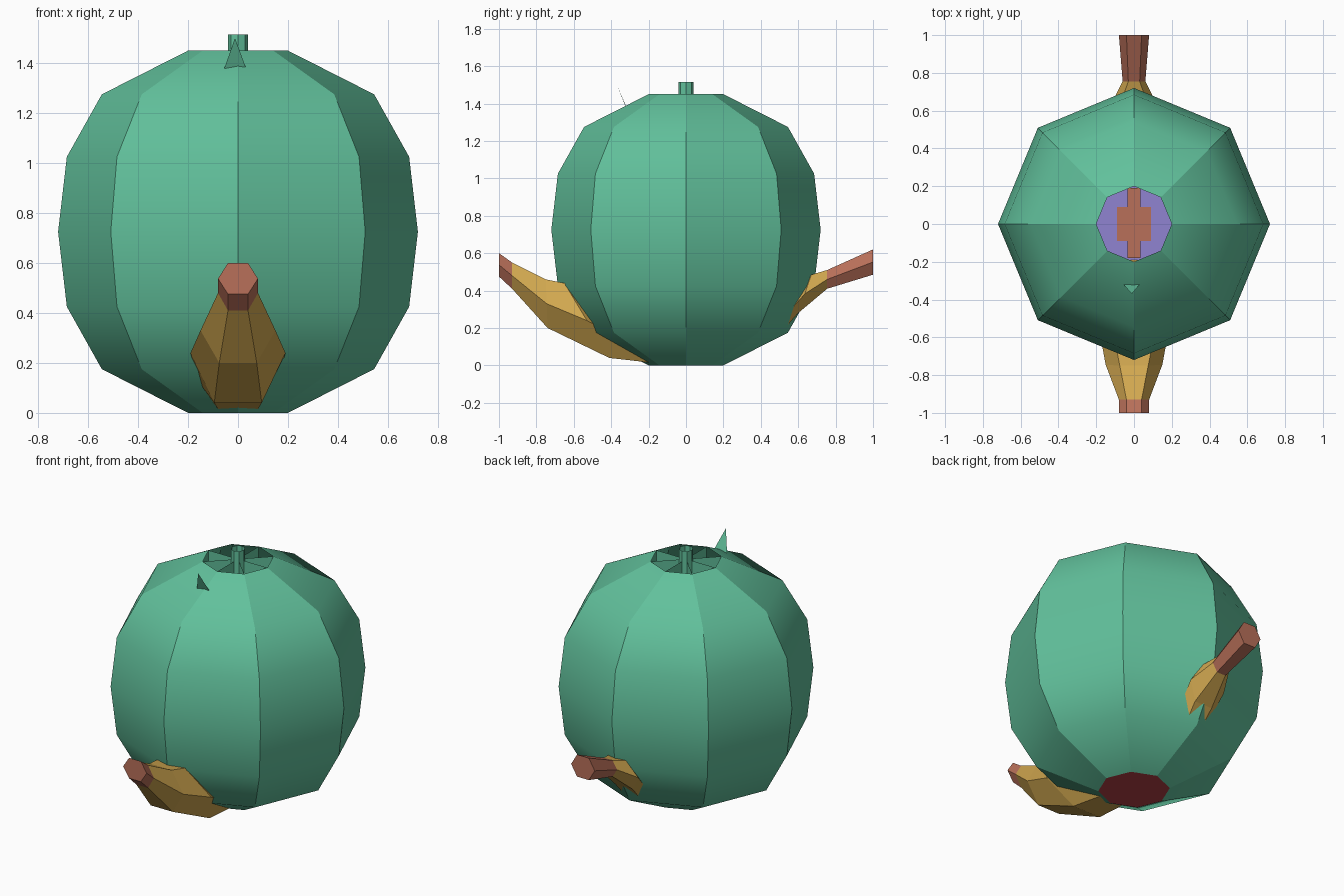
import bpy, bmesh
from math import pi, sin, cos

cube = bpy.data.objects.get("Cube")
if cube:
    bpy.data.objects.remove(cube)


def material(name, rgb):
    m = bpy.data.materials.new(name)
    m.use_nodes = True
    m.diffuse_color = (*rgb, 1)
    m.node_tree.nodes["Principled BSDF"].inputs["Base Color"].default_value = (*rgb, 1)
    return m


GREEN = material("rind green", (0.12, 0.53, 0.33))
YELLOW = material("warm yellow", (0.64, 0.39, 0.08))
BROWN = material("terracotta", (0.48, 0.16, 0.10))
PURPLE = material("lavender", (0.28, 0.23, 0.64))
RED = material("dark red", (0.45, 0.05, 0.06))


def make(name, verts, faces, *mats):
    mesh = bpy.data.meshes.new(name)
    mesh.from_pydata(verts, [], faces)
    for m in mats:
        mesh.materials.append(m)
    ob = bpy.data.objects.new(name, mesh)
    bpy.context.collection.objects.link(ob)
    return ob


def ring(r, z, n=8):
    return [(r * cos(2 * pi * i / n), r * sin(2 * pi * i / n), z) for i in range(n)]


def skin(rings, n):
    """Quads joining successive rings of n points."""
    return [(k * n + i, k * n + (i + 1) % n, (k + 1) * n + (i + 1) % n, (k + 1) * n + i)
            for k in range(rings - 1) for i in range(n)]


def outward(ob):
    bm = bmesh.new()
    bm.from_mesh(ob.data)
    bmesh.ops.recalc_face_normals(bm, faces=bm.faces)
    bm.to_mesh(ob.data)
    bm.free()


# Hollow eight-sided rind: smooth up each panel, sharp along the ribs
profile = [(0.2, 0), (0.545, 0.175), (0.685, 0.425), (0.72, 0.725),
           (0.685, 1.025), (0.545, 1.275), (0.2, 1.45)]
body = make("rind", [v for r, z in profile for v in ring(r, z)], skin(len(profile), 8), GREEN)
for p in body.data.polygons:
    p.use_smooth = True
for e in body.data.edges:
    a, b = (body.data.vertices[i].co for i in e.vertices)
    e.use_edge_sharp = abs(a.z - b.z) > 0.01

# Stem tube and the upright fins that hold it in the top opening
make("stem", ring(0.04, 1.3) + ring(0.04, 1.515), skin(2, 8), GREEN)
for i, (inner, outer) in enumerate(zip(ring(0.04, 1.45), ring(0.2, 1.45))):
    low = [(x, y, 1.3) for x, y, z in (inner, outer)]
    make(f"stem_fin_{i + 1}", [inner, outer, low[1], low[0]], [(0, 1, 2, 3)], GREEN)

# Small leaf near the top
make("leaf", [(-0.055, -0.32, 1.378), (0.03, -0.32, 1.385), (-0.012, -0.37, 1.5)],
     [(0, 1, 2)], GREEN)


def disc(name, r, z, mat, up=True):
    order = tuple(range(8))
    return make(name, ring(r, z), [order if up else order[::-1]], mat)


def plate(name, x, y0, y1, z, mat):
    make(name, [(-x, y0, z), (x, y0, z), (x, y1, z), (-x, y1, z)], [(0, 1, 2, 3)], mat)


# Floor: red underneath, lavender inside with terracotta plates
disc("base", 0.2, 0.0, RED, up=False)
disc("inner_floor", 0.2, 0.012, PURPLE)
plate("floor_square", 0.09, -0.09, 0.09, 0.016, BROWN)
plate("floor_strip", 0.035, -0.18, 0.19, 0.02, BROWN)


def hex_tube(name, sections):
    """Tilted hexagon sections: top (y, z), bottom (y, z), half width.
    The first span is the terracotta tip."""
    verts = []
    for (ty, tz), (by, bz), w in sections:
        my, mz = (ty + by) / 2, (tz + bz) / 2
        verts += [(-w / 2, ty, tz), (w / 2, ty, tz), (w, my, mz),
                  (w / 2, by, bz), (-w / 2, by, bz), (-w, my, mz)]
    n = len(sections)
    caps = [tuple(range(6)), tuple(range(6 * n - 1, 6 * n - 7, -1))]
    ob = make(name, verts, skin(n, 6) + caps, YELLOW, BROWN)
    for p in ob.data.polygons:
        if max(p.vertices) < 12:
            p.material_index = 1
    outward(ob)
    return ob


# Front spout and rear stalk
hex_tube("front_spout", [
    ((-1, 0.60), (-1, 0.475), 0.08),
    ((-0.93, 0.55), (-0.93, 0.41), 0.08),
    ((-0.75, 0.46), (-0.74, 0.20), 0.15),
    ((-0.65, 0.44), (-0.41, 0.04), 0.19),
    ((-0.45, 0.24), (-0.19, 0.015), 0.16)])
hex_tube("rear_stalk", [
    ((1, 0.62), (1, 0.485), 0.08),
    ((0.755, 0.51), (0.755, 0.41), 0.06),
    ((0.67, 0.485), (0.60, 0.28), 0.12),
    ((0.55, 0.35), (0.53, 0.20), 0.11)])
